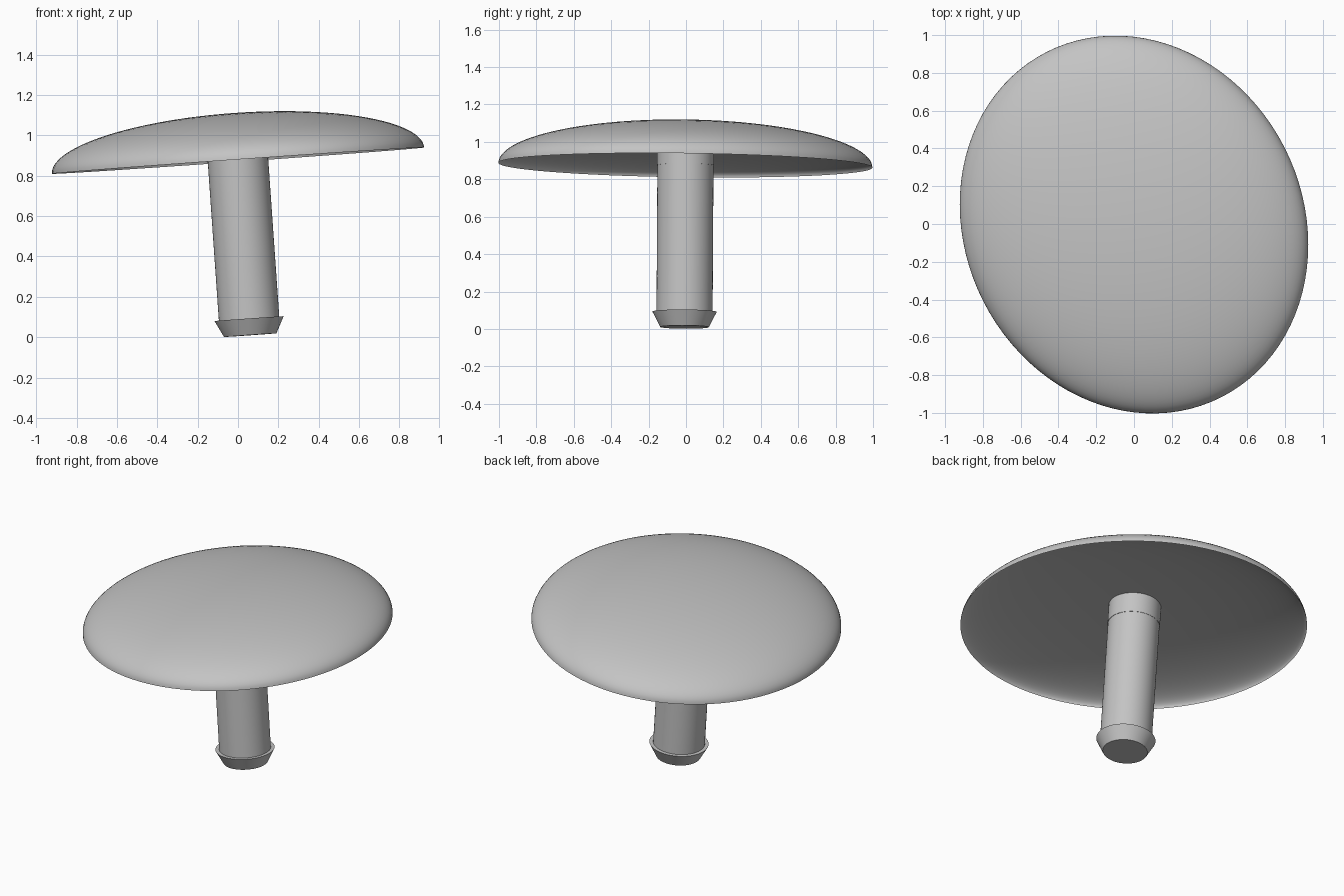
import bpy, bmesh, math
from mathutils import Matrix, Vector

cube = bpy.data.objects.get("Cube")
if cube:
    bpy.data.objects.remove(cube, do_unlink=True)

# One plain grey for the whole model
grey = bpy.data.materials.new("plain_grey")
grey.use_nodes = True
colour = (0.55, 0.55, 0.55, 1)
grey.diffuse_color = colour
grey.node_tree.nodes["Principled BSDF"].inputs["Base Color"].default_value = colour

# The whole model leans slightly; its origin is the centre of the cap rim
lean = Vector((0, 0, 1)).rotation_difference(Vector((-0.07, 0.006, 1)))
frame = Matrix.Translation((0, -0.003, 0.875)) @ lean.to_matrix().to_4x4()


def lathe(name, profile, shape=Matrix(), steps=96):
    """Spin (radius, height) points about the leaning axis."""
    bm = bmesh.new()
    verts = [bm.verts.new((r, 0, z)) for r, z in profile]
    edges = [bm.edges.new(pair) for pair in zip(verts, verts[1:])]
    bmesh.ops.spin(bm, geom=verts + edges, cent=(0, 0, 0), axis=(0, 0, 1),
                   angle=math.tau, steps=steps)
    bmesh.ops.remove_doubles(bm, verts=bm.verts, dist=1e-5)
    bmesh.ops.recalc_face_normals(bm, faces=bm.faces)
    bm.transform(frame @ shape)
    mesh = bpy.data.meshes.new(name)
    bm.to_mesh(mesh)
    bm.free()
    mesh.materials.append(grey)
    obj = bpy.data.objects.new(name, mesh)
    bpy.context.collection.objects.link(obj)
    bpy.ops.object.select_all(action="DESELECT")
    obj.select_set(True)
    bpy.context.view_layer.objects.active = obj
    bpy.ops.object.shade_smooth_by_angle(angle=math.radians(35))
    return obj


def arc(height, count=24):
    """Quarter ellipse from the centre top out to the rim."""
    angles = [math.pi / 2 * i / count for i in range(count + 1)]
    return [(math.sin(a), height * math.cos(a)) for a in angles]


# Oval domed cap with a shallower hollow underneath
oval = Matrix.Rotation(math.radians(27), 4, "Z") @ Matrix.Diagonal((0.897, 1.025, 1, 1))
lathe("cap", arc(0.237) + arc(0.13)[-2::-1], oval)

# Round stem, with its root reaching up into the hollow
lathe("stem_root", [(0, 0.16), (0.152, 0.16), (0.152, 0), (0, 0)], steps=64)
lathe("stem", [(0, 0), (0.15, 0), (0.15, -0.8), (0, -0.8)], steps=64)

# Tapered foot with a flat lip
lathe("foot", [(0, -0.785), (0.172, -0.785), (0.13, -0.867), (0, -0.867)], steps=64)
